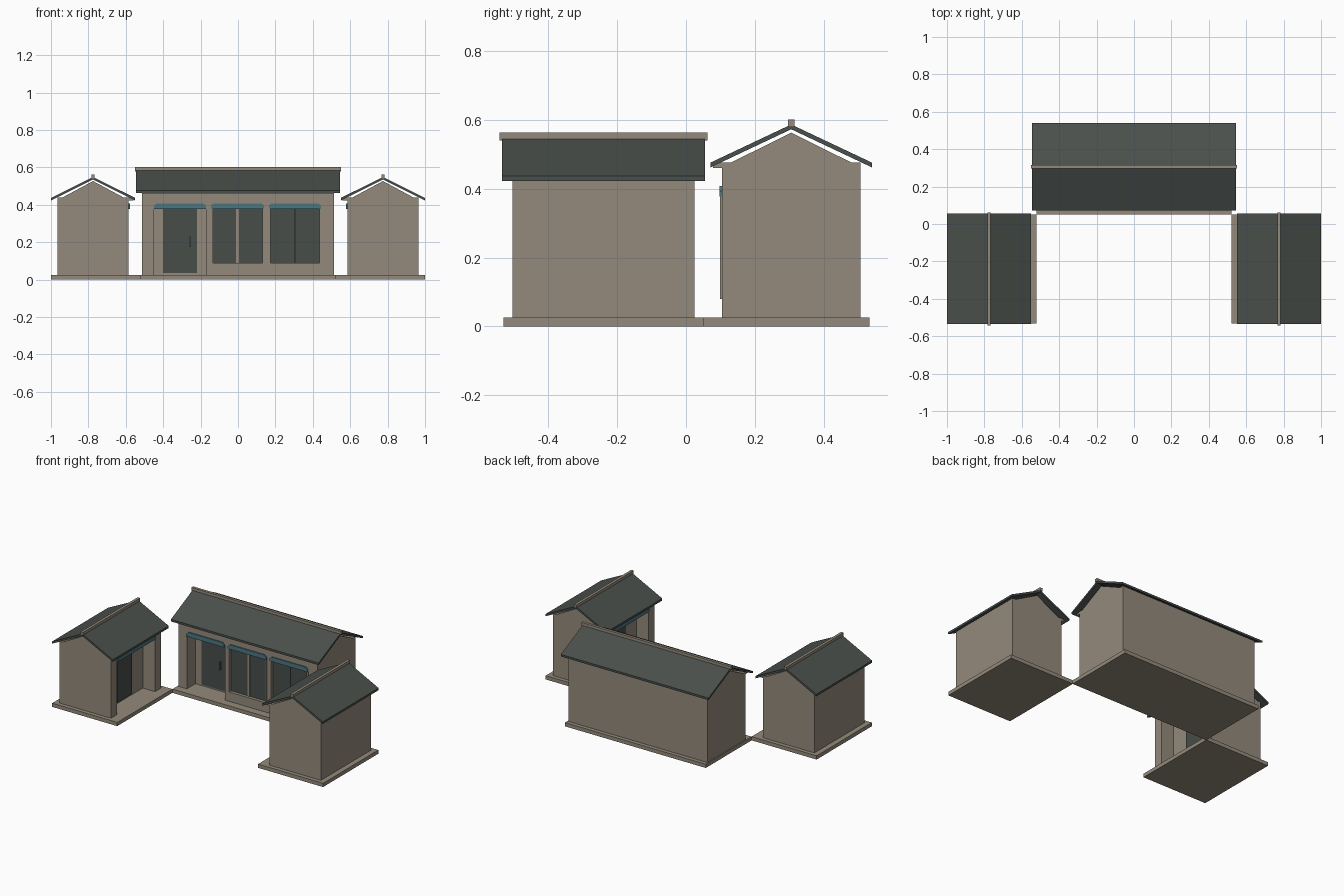
import bpy, bmesh, math
from mathutils import Matrix, Vector

if "Cube" in bpy.data.objects:
    bpy.data.objects.remove(bpy.data.objects["Cube"])


def material(name, rgb):
    m = bpy.data.materials.new(name)
    m.diffuse_color = (*rgb, 1)
    m.use_nodes = True
    m.node_tree.nodes["Principled BSDF"].inputs["Base Color"].default_value = m.diffuse_color
    return m


STONE = material("warm_stone", (0.295, 0.255, 0.20))
TILE = material("dark_roof_tile", (0.068, 0.08, 0.072))
GLASS = material("dark_glass", (0.063, 0.075, 0.068))
TEAL = material("teal_paint", (0.07, 0.18, 0.22))
METAL = material("grey_metal", (0.12, 0.125, 0.12))
BLACK = material("joint_black", (0.015, 0.015, 0.015))


def finish(bm, name, mat, place):
    bmesh.ops.recalc_face_normals(bm, faces=bm.faces)
    bm.transform(place)
    me = bpy.data.meshes.new(name)
    bm.to_mesh(me)
    bm.free()
    me.materials.append(mat)
    bpy.context.collection.objects.link(bpy.data.objects.new(name, me))


def boxes(name, mat, place, *bounds):
    """Boxes given as (x0, x1, y0, y1, z0, z1), joined in one object."""
    bm = bmesh.new()
    for x0, x1, y0, y1, z0, z1 in bounds:
        m = Matrix.Translation(((x0 + x1) / 2, (y0 + y1) / 2, (z0 + z1) / 2))
        bmesh.ops.create_cube(bm, size=1, matrix=m @ Matrix.Diagonal((x1 - x0, y1 - y0, z1 - z0, 1)))
    finish(bm, name, mat, place)


def prism(name, mat, place, pts, a, b, along):
    """Profile extruded from a to b; along 'x' uses (y, z) points, along 'y' uses (x, z)."""
    bm = bmesh.new()
    vec = (lambda p: Vector((a, *p))) if along == 'x' else (lambda p: Vector((p[0], a, p[1])))
    face = bm.faces.new([bm.verts.new(vec(p)) for p in pts])
    new = bmesh.ops.extrude_face_region(bm, geom=[face])["geom"]
    step = Vector((b - a, 0, 0)) if along == 'x' else Vector((0, b - a, 0))
    bmesh.ops.translate(bm, verts=[v for v in new if isinstance(v, bmesh.types.BMVert)], vec=step)
    finish(bm, name, mat, place)


FLOOR, HEAD, RECESS = 0.025, 0.378, 0.09


def shell(name, place, length, depth, wall_top, gable_top, slab, roof_len, roof_half, eave, apex):
    """Slab, gable, roof, eave beams and ridge shared by all three houses."""
    boxes(name + "_slab", STONE, place, (-slab, slab, -0.255, 0.228 if depth > 0.2 else 0.225, 0, FLOOR))
    prism(name + "_gable", STONE, place,
          [(-depth, wall_top), (0, gable_top), (depth, wall_top)], -length, length, 'x')
    t = 0.014
    prism(name + "_roof", TILE, place,
          [(-roof_half, eave), (0, apex), (roof_half, eave),
           (roof_half, eave - t), (0, apex - t), (-roof_half, eave - t)], -roof_len, roof_len, 'x')
    boxes(name + "_eave_beams", STONE, place,
          (-length, length, -roof_half + 0.008, -depth + 0.04, wall_top - 0.002, wall_top + 0.013),
          (-length, length, depth - 0.045, depth, wall_top - 0.002, wall_top + 0.013))
    boxes(name + "_ridge", STONE, place,
          (-roof_len - 0.007, roof_len + 0.007, -0.009, 0.009, apex - 0.008, apex + 0.014))


def painted_beam(name, place, x0, x1, front):
    c = 0.014
    prism(name, TEAL, place, [(x0, HEAD), (x1, HEAD), (x1, 0.393), (x1 - c, 0.408),
                              (x0 + c, 0.408), (x0, 0.393)], front, front - 0.007, 'y')


# Main hall
P = Matrix.Translation((0, 0.306, 0))
L, D, TOP = 0.513, 0.202, 0.463
shell("hall", P, L, D, TOP, 0.563, 0.52, 0.545, 0.235, 0.476, 0.587)
back, inset = -D + RECESS, -D + 0.02
windows = [(-0.135, 0.13), (0.175, 0.435)]
(a0, a1), (b0, b1) = windows
boxes("hall_walls", STONE, P,
      (-L, L, back, D, FLOOR, TOP),                   # core
      (-L, -0.45, -D, back, FLOOR, TOP),              # left pier
      (-0.45, -0.17, -D, back, HEAD, TOP),            # over the porch
      (-0.17, L, inset, back, FLOOR, TOP),            # behind the windows
      (-0.17, L, -D, inset, FLOOR, 0.09), (-0.17, L, -D, inset, HEAD, TOP),
      (-0.17, a0, -D, inset, 0.09, HEAD), (a1, b0, -D, inset, 0.09, HEAD), (b1, L, -D, inset, 0.09, HEAD))
for i, (x0, x1) in enumerate(windows):
    boxes(f"window_glass_{i}", GLASS, P, (x0, x1, inset - 0.004, inset, 0.09, HEAD))
    boxes(f"window_frame_{i}", STONE, P,
          (x0 - 0.012, x0, -D - 0.005, -D, 0.08, HEAD), (x1, x1 + 0.012, -D - 0.005, -D, 0.08, HEAD),
          (x0 - 0.012, x1 + 0.012, -D - 0.005, -D, 0.08, 0.09))
    painted_beam(f"window_beam_{i}", P, x0 - 0.01, x1 + 0.01, -D)
boxes("window_mullion", STONE, P, (-0.011, 0.006, inset - 0.009, inset, 0.09, HEAD))
boxes("window_joint", BLACK, P, (0.303, 0.307, inset - 0.006, inset, 0.09, HEAD))
painted_beam("porch_beam", P, -0.45, -0.17, -D)
boxes("hall_door", GLASS, P, (-0.40, -0.22, back - 0.006, back, 0.035, HEAD))
boxes("door_handle", METAL, P, (-0.261, -0.254, back - 0.02, back - 0.012, 0.175, 0.23),
      (-0.261, -0.254, back - 0.012, back - 0.006, 0.18, 0.188),
      (-0.261, -0.254, back - 0.012, back - 0.006, 0.217, 0.225))

# Side wings, turned to face each other across the yard
for side, s in (("left", -1), ("right", 1)):
    P = Matrix.Translation((s * 0.775, -0.24, 0)) @ Matrix.Rotation(-s * math.pi / 2, 4, 'Z')
    n = side + "_wing"
    L, D, TOP, W = 0.264, 0.19, 0.425, 0.20
    shell(n, P, L, D, TOP, 0.527, 0.291, 0.295, 0.225, 0.437, 0.549)
    back = -D + RECESS
    boxes(n + "_walls", STONE, P, (-L, L, back, D, FLOOR, TOP),
          (-L, -W, -D, back, FLOOR, TOP), (W, L, -D, back, FLOOR, TOP),
          (-W, W, -D, back, HEAD, TOP))
    painted_beam(n + "_beam", P, -W, W, -D)
    boxes(n + "_door", GLASS, P, (-0.076, 0.076, back - 0.006, back, 0.035, HEAD))
